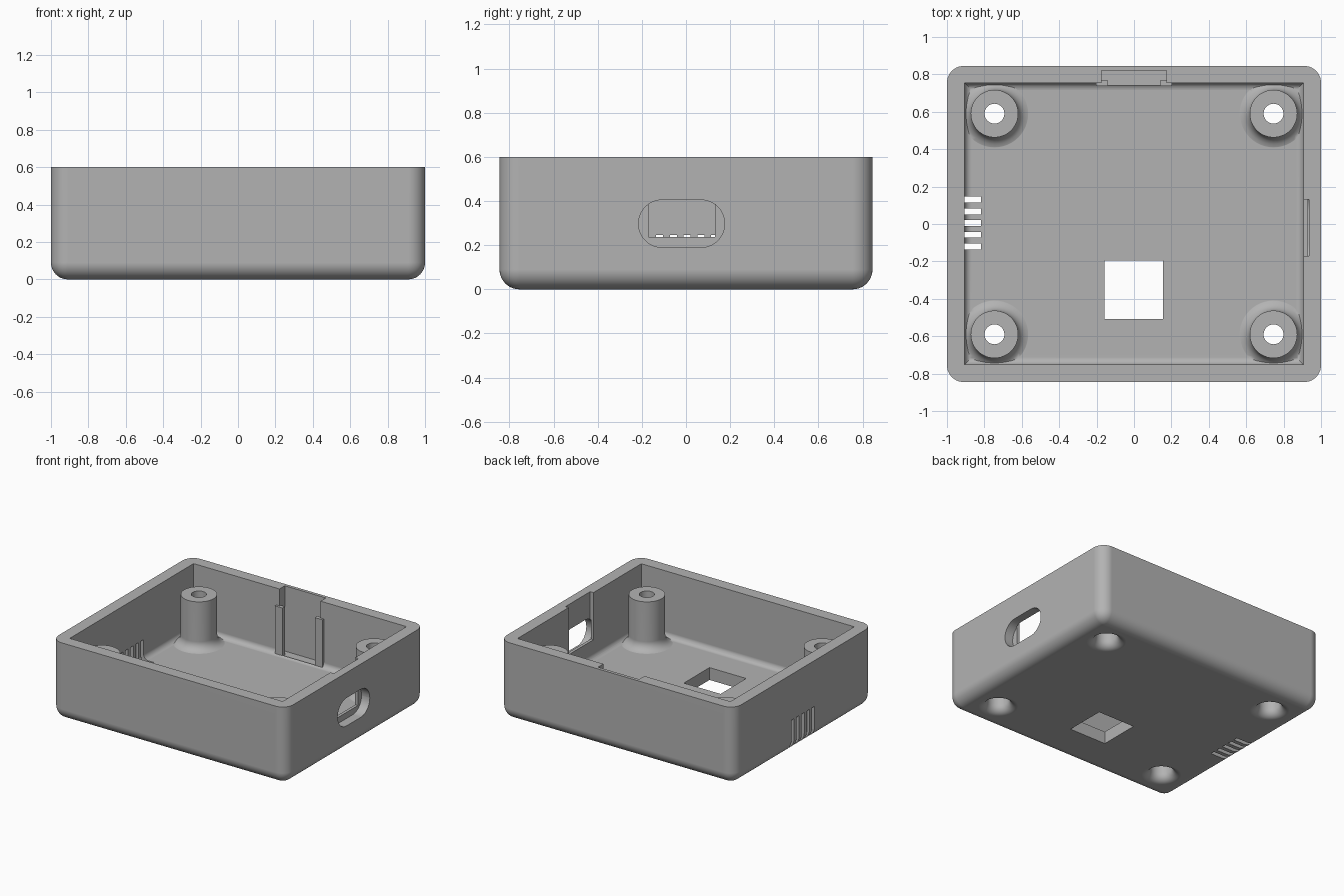
import bpy, bmesh, math
from mathutils import Vector

if "Cube" in bpy.data.objects:
    bpy.data.objects.remove(bpy.data.objects["Cube"], do_unlink=True)

grey = bpy.data.materials.new("light_grey_plastic")
grey.use_nodes = True
grey.diffuse_color = (0.45, 0.45, 0.45, 1)
grey.node_tree.nodes["Principled BSDF"].inputs["Base Color"].default_value = grey.diffuse_color


def finish(name, bm):
    bmesh.ops.recalc_face_normals(bm, faces=bm.faces[:])
    mesh = bpy.data.meshes.new(name)
    bm.to_mesh(mesh)
    bm.free()
    mesh.materials.append(grey)
    obj = bpy.data.objects.new(name, mesh)
    bpy.context.collection.objects.link(obj)
    return obj


def box(name, lo, hi, radius=0, pick=None, segments=10):
    """Box between two corners; edges chosen by pick are rounded."""
    bm = bmesh.new()
    bmesh.ops.create_cube(bm, size=1)
    lo, hi = Vector(lo), Vector(hi)
    for v in bm.verts:
        v.co = Vector(lo[i] + (v.co[i] + 0.5) * (hi[i] - lo[i]) for i in range(3))
    if radius:
        edges = [e for e in bm.edges if pick(e.verts[0].co, e.verts[1].co)]
        bmesh.ops.bevel(bm, geom=edges, offset=radius, segments=segments,
                        profile=0.5, affect='EDGES')
    return finish(name, bm)


def turned(name, profile, x, y, steps=48):
    """Solid of revolution about a vertical axis."""
    bm = bmesh.new()
    rings = []
    for r, z in profile:
        rings.append([bm.verts.new((x + r * math.cos(math.tau * k / steps),
                                    y + r * math.sin(math.tau * k / steps), z))
                      for k in range(steps)])
    for a, b in zip(rings, rings[1:]):
        for k in range(steps):
            n = (k + 1) % steps
            bm.faces.new((a[k], a[n], b[n], b[k]))
    bm.faces.new(rings[0][::-1])
    bm.faces.new(rings[-1])
    return finish(name, bm)


def combine(target, other, operation):
    mod = target.modifiers.new(operation, 'BOOLEAN')
    mod.operation, mod.object, mod.solver = operation, other, 'EXACT'
    bpy.context.view_layer.update()
    graph = bpy.context.evaluated_depsgraph_get()
    mesh = bpy.data.meshes.new_from_object(target.evaluated_get(graph))
    target.modifiers.clear()
    target.data = mesh
    bpy.data.objects.remove(other, do_unlink=True)


FLOOR, TOP, BOSS_TOP = 0.095, 0.6, 0.47

# Outer shell, rounded on its upright and bottom edges
case = box("enclosure_base", (-1, -0.845, 0), (1, 0.845, TOP), 0.09,
           lambda a, b: a.z + b.z < 2 * TOP - 0.01)

# Hollow interior with a small fillet along the floor
combine(case, box("cavity", (-0.907, -0.752, FLOOR), (0.907, 0.755, 0.8), 0.04,
                  lambda a, b: a.z + b.z < 0.3, 6), 'DIFFERENCE')

# Screw bosses with flared feet
R, FLARE = 0.127, 0.07
arc = [math.radians(a) for a in range(0, 91, 15)]
foot = [(R + FLARE * (1 - math.sin(a)), FLOOR - 0.002 + FLARE * (1 - math.cos(a)))
        for a in arc]
boss = [(R + FLARE, 0.06)] + foot + [(R, BOSS_TOP)]

# Stepped screw hole with a rounded mouth underneath
BORE, MOUTH = 0.08, 0.06
mouth = [(BORE + MOUTH * (1 - math.sin(a)), MOUTH * (1 - math.cos(a))) for a in arc]
hole = ([(BORE + MOUTH, -0.05)] + mouth
        + [(BORE, 0.3), (0.053, 0.3), (0.053, 0.7)])

corners = [(sx * 0.746, sy * 0.59) for sx in (-1, 1) for sy in (-1, 1)]
for x, y in corners:
    combine(case, turned("boss", boss, x, y), 'UNION')
for x, y in corners:
    combine(case, turned("screw_hole", hole, x, y), 'DIFFERENCE')

# Slot in the back wall, with two guide rails
combine(case, box("back_slot", (-0.175, 0.74, FLOOR + 0.002), (0.175, 0.82, 0.8)),
        'DIFFERENCE')
for s in (-1, 1):
    xs = sorted((s * 0.138, s * 0.202))
    combine(case, box("guide_rail", (xs[0], 0.738, 0.06), (xs[1], 0.768, BOSS_TOP)),
            'UNION')

# Square window in the floor
combine(case, box("floor_window", (-0.158, -0.507, -0.1), (0.155, -0.195, 0.3)),
        'DIFFERENCE')

# Connector port: inner recess and rounded outer opening
combine(case, box("port_recess", (0.85, -0.17, 0.237), (0.935, 0.131, 0.8)),
        'DIFFERENCE')
combine(case, box("port_opening", (0.93, -0.215, 0.19), (1.1, 0.175, 0.405), 0.107,
                  lambda a, b: abs(a.x - b.x) > 0.1, 12), 'DIFFERENCE')

# Vent slots wrapping around the lower edge of the right wall
for k in range(5):
    y = 0.13 - 0.0625 * k
    combine(case, box("vent", (-1.1, y - 0.016, -0.1), (-0.818, y + 0.016, 0.247)),
            'DIFFERENCE')

# Smooth fillets, crisp edges
bpy.ops.object.select_all(action='DESELECT')
case.select_set(True)
bpy.context.view_layer.objects.active = case
bpy.ops.object.shade_smooth_by_angle(angle=math.radians(30))
weighted = case.modifiers.new("clean_shading", 'WEIGHTED_NORMAL')
weighted.keep_sharp = True
